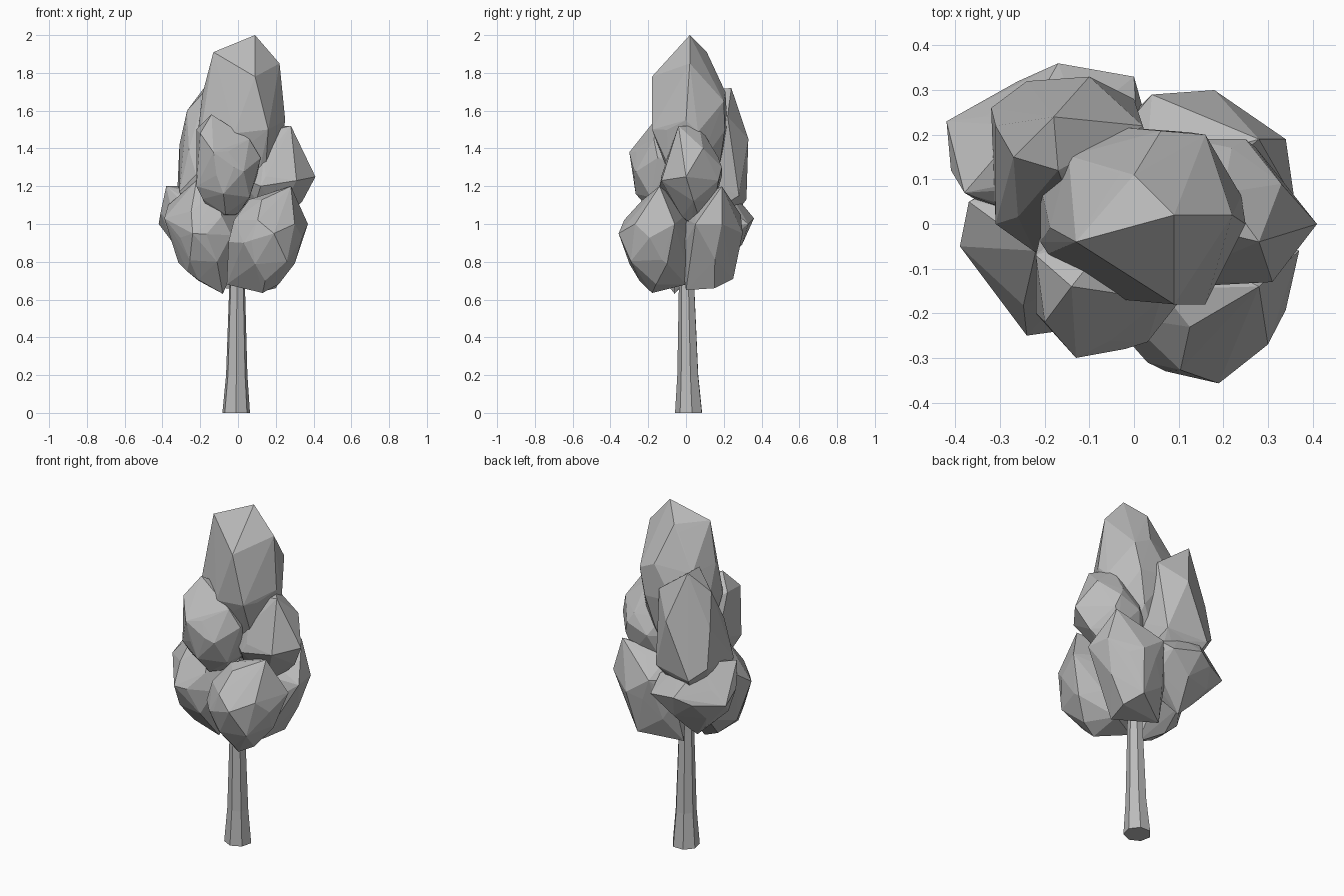
import bpy
import bmesh
import math
import random
from mathutils import Vector

if "Cube" in bpy.data.objects:
    bpy.data.objects.remove(bpy.data.objects["Cube"], do_unlink=True)

# One plain colour for the whole tree
grey = bpy.data.materials.new("plain grey")
grey.use_nodes = True
grey.diffuse_color = (0.5, 0.5, 0.5, 1)
grey.node_tree.nodes["Principled BSDF"].inputs["Base Color"].default_value = (0.5, 0.5, 0.5, 1)


def finish(name, bm):
    """Turn the mesh into a flat-shaded object of its own."""
    bmesh.ops.recalc_face_normals(bm, faces=bm.faces)
    mesh = bpy.data.meshes.new(name)
    bm.to_mesh(mesh)
    bm.free()
    mesh.materials.append(grey)
    tree_part = bpy.data.objects.new(name, mesh)
    bpy.context.collection.objects.link(tree_part)


def ring(sides, radius, height, turn):
    """Points of a regular polygon lying flat at the given height."""
    angles = [turn + math.tau * i / sides for i in range(sides)]
    return [Vector((radius * math.cos(a), radius * math.sin(a), height)) for a in angles]


def clump(name, low, high, seed, corners):
    """Faceted leaf mass: hull of staggered rings fitted to a box, plus its jutting corners."""
    rng = random.Random(seed)
    turn = rng.uniform(0, math.tau)
    points = []
    for sides, radius, height in ((4, 0.45, 0.95), (6, 0.87, 0.5), (7, 1, 0), (6, 0.85, -0.5), (4, 0.42, -0.95)):
        turn += 0.45
        points += ring(sides, radius, height, turn)
    for point in points:
        point += Vector([rng.uniform(-0.06, 0.06) for axis in range(3)])
    # Stretch the points to fill the box exactly
    for axis in range(3):
        smallest = min(point[axis] for point in points)
        largest = max(point[axis] for point in points)
        for point in points:
            share = (point[axis] - smallest) / (largest - smallest)
            point[axis] = low[axis] + share * (high[axis] - low[axis])
    bm = bmesh.new()
    for point in points + list(corners):
        bm.verts.new(point)
    bmesh.ops.convex_hull(bm, input=bm.verts)
    loose = [vert for vert in bm.verts if not vert.link_faces]
    bmesh.ops.delete(bm, geom=loose, context="VERTS")
    finish(name, bm)


# Trunk: seven-sided, flared at the foot and hidden in the leaves above
trunk = bmesh.new()
levels = []
for radius, height, x, y in ((0.075, 0, -0.01, 0.017), (0.058, 0.2, -0.007, 0.012),
                             (0.043, 0.66, -0.005, 0.005), (0.035, 1.1, 0, 0)):
    offset = Vector((x, y, 0))
    levels.append([trunk.verts.new(point + offset) for point in ring(7, radius, height, 0.2)])
for lower, upper in zip(levels, levels[1:]):
    for i in range(7):
        j = (i + 1) % 7
        trunk.faces.new((lower[i], lower[j], upper[j], upper[i]))
trunk.faces.new(levels[0])
trunk.faces.new(levels[-1])
finish("trunk", trunk)

# Leaf masses, from the top down
clump("crown_leaves", (-0.21, -0.17, 1.1), (0.24, 0.22, 1.88), 3,
      [(0.09, 0.02, 2), (-0.13, -0.04, 1.91), (0, 0.11, 1.91), (0.22, 0.02, 1.85),
       (0.09, -0.18, 1.78), (0.25, 0, 1.55), (-0.21, -0.04, 1.5), (-0.17, 0.13, 1.6),
       (0.16, 0.2, 1.65), (0.16, -0.18, 1.5)])
clump("upper_front_leaves", (-0.22, -0.28, 1.03), (0.1, 0.08, 1.5), 5,
      [(-0.14, -0.14, 1.58), (-0.22, -0.07, 1.5), (0.06, -0.17, 1.45), (0.12, -0.15, 1.35),
       (-0.13, -0.3, 1.38), (-0.22, -0.2, 1.2), (-0.2, -0.22, 1.48), (-0.02, -0.28, 1.3)])
clump("upper_left_leaves", (0, -0.13, 1.02), (0.36, 0.19, 1.47), 8,
      [(0.41, 0, 1.25), (0.28, -0.04, 1.52), (0.2, 0.07, 1.52), (0.33, 0.09, 1.4),
       (0.25, 0.19, 1.3), (0.2, 0.03, 1), (0.31, -0.13, 1.23), (0.12, -0.14, 1.2)])
clump("upper_back_leaves", (-0.31, -0.08, 0.95), (0.06, 0.31, 1.56), 11,
      [(-0.17, 0.12, 1.71), (-0.18, 0.24, 1.72), (-0.27, 0.15, 1.6), (-0.32, 0.26, 1.2),
       (-0.1, 0.33, 1.45), (-0.24, 0.32, 1.13), (-0.31, 0, 1.17), (-0.31, 0.22, 1.42),
       (0.02, 0.22, 1.57), (0, 0.28, 1.15)])
clump("lower_back_right_leaves", (-0.37, -0.02, 0.81), (0.04, 0.32, 1.16), 14,
      [(-0.42, 0.23, 1), (-0.41, 0.12, 1.06), (-0.38, 0.07, 1.2), (-0.17, 0.36, 1.03),
       (0, 0.33, 1), (-0.25, 0.22, 1.2), (-0.18, 0.15, 0.74)])
clump("lower_front_right_leaves", (-0.33, -0.24, 0.7), (0.03, 0.14, 1.17), 17,
      [(-0.08, -0.06, 0.63), (-0.39, -0.05, 1.03), (-0.24, -0.25, 0.95), (-0.22, -0.06, 1.23),
       (-0.37, 0.05, 1.1), (-0.27, -0.1, 0.75)])
clump("lower_front_left_leaves", (-0.05, -0.33, 0.68), (0.34, 0.03, 1.15), 20,
      [(0.13, -0.18, 0.635), (-0.06, -0.1, 0.68), (0.19, -0.357, 0.95), (0.3, -0.27, 1),
       (0.37, -0.06, 1), (0.28, -0.14, 1.2), (0.03, -0.31, 0.9), (0.3, -0.1, 0.79),
       (0.12, 0, 0.68)])
clump("lower_back_left_leaves", (-0.06, -0.04, 0.69), (0.32, 0.28, 1.14), 23,
      [(0.18, 0.3, 0.95), (0.34, 0.19, 1), (0.28, 0.19, 1.2), (0.04, 0.29, 1.05),
       (0.14, 0.25, 0.71), (0.36, 0.05, 1), (-0.07, 0.12, 0.66), (0.16, 0, 0.65),
       (0.2, 0.15, 0.66)])
